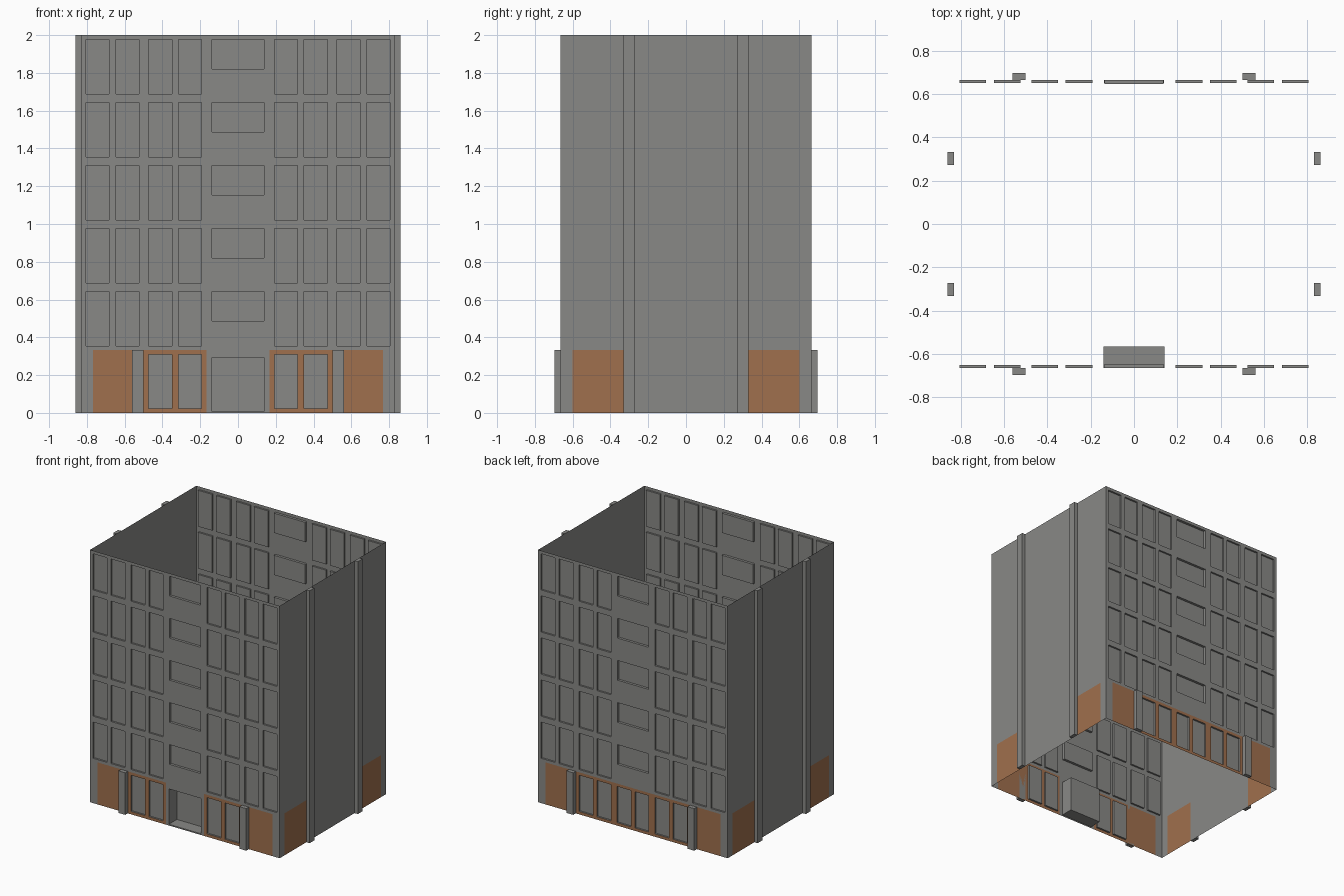
import bpy, bmesh, math

if "Cube" in bpy.data.objects:
    bpy.data.objects.remove(bpy.data.objects["Cube"])

def material(name, rgb):
    m = bpy.data.materials.new(name)
    m.diffuse_color = (*rgb, 1)
    m.use_nodes = True
    m.node_tree.nodes["Principled BSDF"].inputs["Base Color"].default_value = m.diffuse_color
    return m

GREY = material("concrete grey", (0.25, 0.25, 0.24))
BROWN = material("brick brown", (0.35, 0.16, 0.075))

HX, HY, H = 0.831, 0.665, 2.0      # half width, half depth, height
BAND = 0.333                       # height of the ground floor


def finish(name, bm):
    me = bpy.data.meshes.new(name)
    bm.to_mesh(me)
    bm.free()
    ob = bpy.data.objects.new(name, me)
    bpy.context.collection.objects.link(ob)
    me.materials.append(GREY)
    me.materials.append(BROWN)
    return ob


def facade(name, half, dist, angle, openings, brown):
    """Wall sheet facing -y, with recessed openings (x0, x1, z0, z1, depth)
    and a brown ground band over the x ranges in brown."""
    bm = bmesh.new()

    def quad(pts, mat=0):
        bm.faces.new([bm.verts.new(p) for p in pts]).material_index = mat

    xs = {-half, half} | {x for o in openings for x in o[:2]} | {x for b in brown for x in b}
    zs = {0, BAND, H} | {z for o in openings for z in o[2:4]}
    xs, zs = sorted(xs), sorted(zs)
    y = -dist
    # flat wall cells around the openings
    for a, b in zip(xs, xs[1:]):
        for c, d in zip(zs, zs[1:]):
            mx, mz = (a + b) / 2, (c + d) / 2
            if any(o[0] < mx < o[1] and o[2] < mz < o[3] for o in openings):
                continue
            is_brown = mz < BAND and any(r[0] < mx < r[1] for r in brown)
            quad([(a, y, c), (b, y, c), (b, y, d), (a, y, d)], int(is_brown))
    # recessed pane and its four reveals
    for a, b, c, d, depth in openings:
        ring = [(a, c), (b, c), (b, d), (a, d)]
        quad([(x, y + depth, z) for x, z in ring])
        for (x0, z0), (x1, z1) in zip(ring, ring[1:] + ring[:1]):
            quad([(x0, y, z0), (x1, y, z1), (x1, y + depth, z1), (x0, y + depth, z0)])
    bmesh.ops.remove_doubles(bm, verts=bm.verts, dist=1e-5)
    ob = finish(name, bm)
    ob.rotation_euler.z = angle
    return ob


def box(name, x0, x1, y0, y1, z1):
    bm = bmesh.new()
    bmesh.ops.create_cube(bm, size=1)
    for v in bm.verts:
        v.co = (x1 if v.co.x > 0 else x0, y1 if v.co.y > 0 else y0, z1 if v.co.z > 0 else 0)
    return finish(name, bm)


def mirrored(spans):
    return spans + [(-b, -a) for a, b in spans]


# upper floors: eight tall windows and one wide central window per floor
COLS = [(0.192, 0.315), (0.350, 0.473), (0.524, 0.647), (0.683, 0.806)]
upper = []
for i in range(5):
    top = 0.642 + i * 0.3335
    upper += [(a, b, top - 0.287, top, 0.014) for a, b in mirrored(COLS)]
    upper.append((-0.137, 0.137, top - 0.156, top, 0.02))

# ground floor: four windows and an entrance in front, six windows behind
ground = [(a, b, 0.023, 0.31, 0.014) for a, b in mirrored(COLS[:2])]
entrance = [(-0.14, 0.14, 0.01, 0.29, 0.1)]
rear_mid = [(a, b, 0.023, 0.31, 0.014) for a, b in mirrored([(0.018, 0.139)])]

facade("front_wall", HX, HY, 0, upper + ground + entrance, mirrored([(0.166, 0.767)]))
facade("back_wall", HX, HY, math.pi, upper + ground + rear_mid, [(-0.767, 0.767)])
side_brown = mirrored([(0.332, 0.602)])
facade("right_wall", HY, HX, math.pi / 2, [], side_brown)
facade("left_wall", HY, HX, -math.pi / 2, [], side_brown)

# full-height pilasters on the sides, short pillars on front and back
for s, sn in ((1, "right"), (-1, "left")):
    for t, tn in ((1, "back"), (-1, "front")):
        x0, x1 = sorted((s * HX, s * 0.86))
        y0, y1 = sorted((t * 0.273, t * 0.332))
        box(f"{sn}_{tn}_pilaster", x0, x1, y0, y1, H)
        x0, x1 = sorted((s * 0.501, s * 0.56))
        y0, y1 = sorted((t * HY, t * 0.697))
        box(f"{tn}_{sn}_pillar", x0, x1, y0, y1, BAND)
